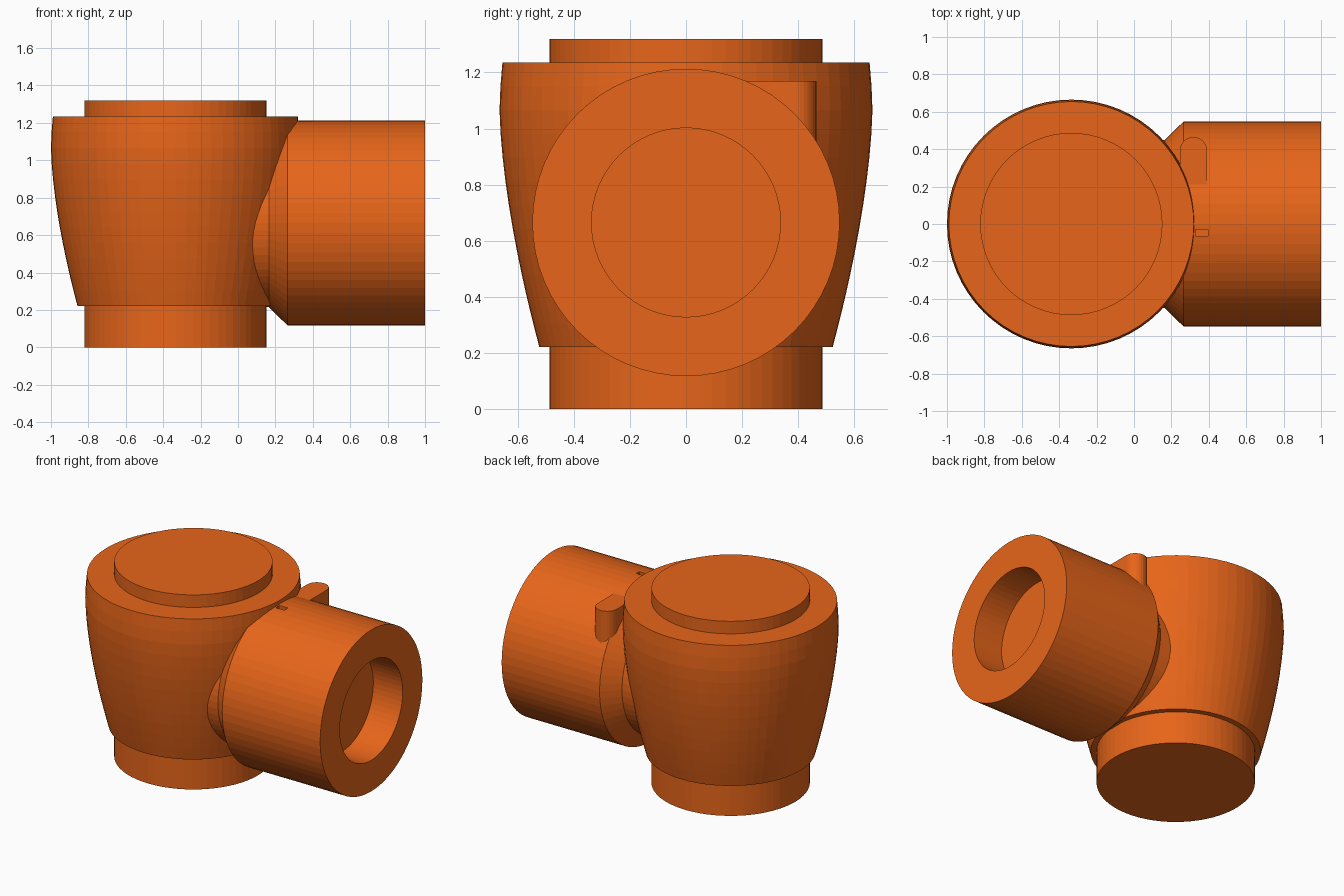
import bpy, bmesh
from math import cos, sin, pi, tau

if "Cube" in bpy.data.objects:
    bpy.data.objects.remove(bpy.data.objects["Cube"])

orange = bpy.data.materials.new("orange")
orange.diffuse_color = (0.8, 0.13, 0.01, 1)
orange.use_nodes = True
orange.node_tree.nodes["Principled BSDF"].inputs["Base Color"].default_value = orange.diffuse_color


def finish(name, bm):
    bmesh.ops.recalc_face_normals(bm, faces=bm.faces)
    me = bpy.data.meshes.new(name)
    bm.to_mesh(me)
    bm.free()
    me.materials.append(orange)
    ob = bpy.data.objects.new(name, me)
    bpy.context.collection.objects.link(ob)
    return ob


def lathe(name, profile, place, n=64):
    """Turn (radius, height) points into a closed solid; place maps local to world."""
    bm = bmesh.new()
    rings = [[bm.verts.new(place(r * cos(tau * i / n), r * sin(tau * i / n), h))
              for i in range(n)] for r, h in profile]
    for a, b in zip(rings, rings[1:]):
        for i in range(n):
            j = (i + 1) % n
            bm.faces.new((a[i], a[j], b[j], b[i]))
    bm.faces.new(rings[0])
    bm.faces.new(rings[-1])
    return finish(name, bm)


def prism(name, outline, z0, z1):
    bm = bmesh.new()
    face = bm.faces.new([bm.verts.new((x, y, z0)) for x, y in outline])
    top = bmesh.ops.extrude_face_region(bm, geom=[face])["geom"]
    verts = [v for v in top if isinstance(v, bmesh.types.BMVert)]
    bmesh.ops.translate(bm, verts=verts, vec=(0, 0, z1 - z0))
    return finish(name, bm)


# Main body: lower collar, swelling cup, raised top disc
cup = []
for k in range(13):
    z = 0.22 + 1.015 * k / 12
    t = (1.07 - z) / 0.85
    cup.append((0.665 - 0.142 * abs(t) ** 1.6, z))
body_profile = [(0.487, 0), (0.487, 0.22)] + cup + [(0.487, 1.235), (0.487, 1.32)]
lathe("main_body", body_profile, lambda x, y, z: (x - 0.335, y, z))

# Side barrel: neck, chamfer, outer wall and blind bore
barrel_profile = [(0.45, -0.1), (0.45, 0.165), (0.548, 0.265),
                  (0.548, 1.0), (0.337, 1.0), (0.337, 0.78)]
barrel = lathe("side_barrel", barrel_profile, lambda x, y, z: (z, x, y + 0.665))

# Small recess on top of the barrel, beside the body
cutter = prism("recess_cutter", [(0.33, -0.065), (0.395, -0.065),
                                 (0.395, -0.03), (0.33, -0.03)], 1.17, 1.26)
cutter.hide_render = True
mod = barrel.modifiers.new("recess", "BOOLEAN")
mod.operation = "DIFFERENCE"
mod.solver = "EXACT"
mod.object = cutter
bpy.context.view_layer.objects.active = barrel
bpy.ops.object.modifier_apply(modifier=mod.name)
bpy.data.objects.remove(cutter)

# Round-ended stop lug at the back of the barrel
r, cx, cy = 0.073, 0.318, 0.392
lug = [(cx + r * cos(pi * i / 16), cy + r * sin(pi * i / 16)) for i in range(17)]
lug += [(cx - r, 0.15), (cx + r, 0.15)]
prism("stop_lug", lug, 0.82, 1.17)
